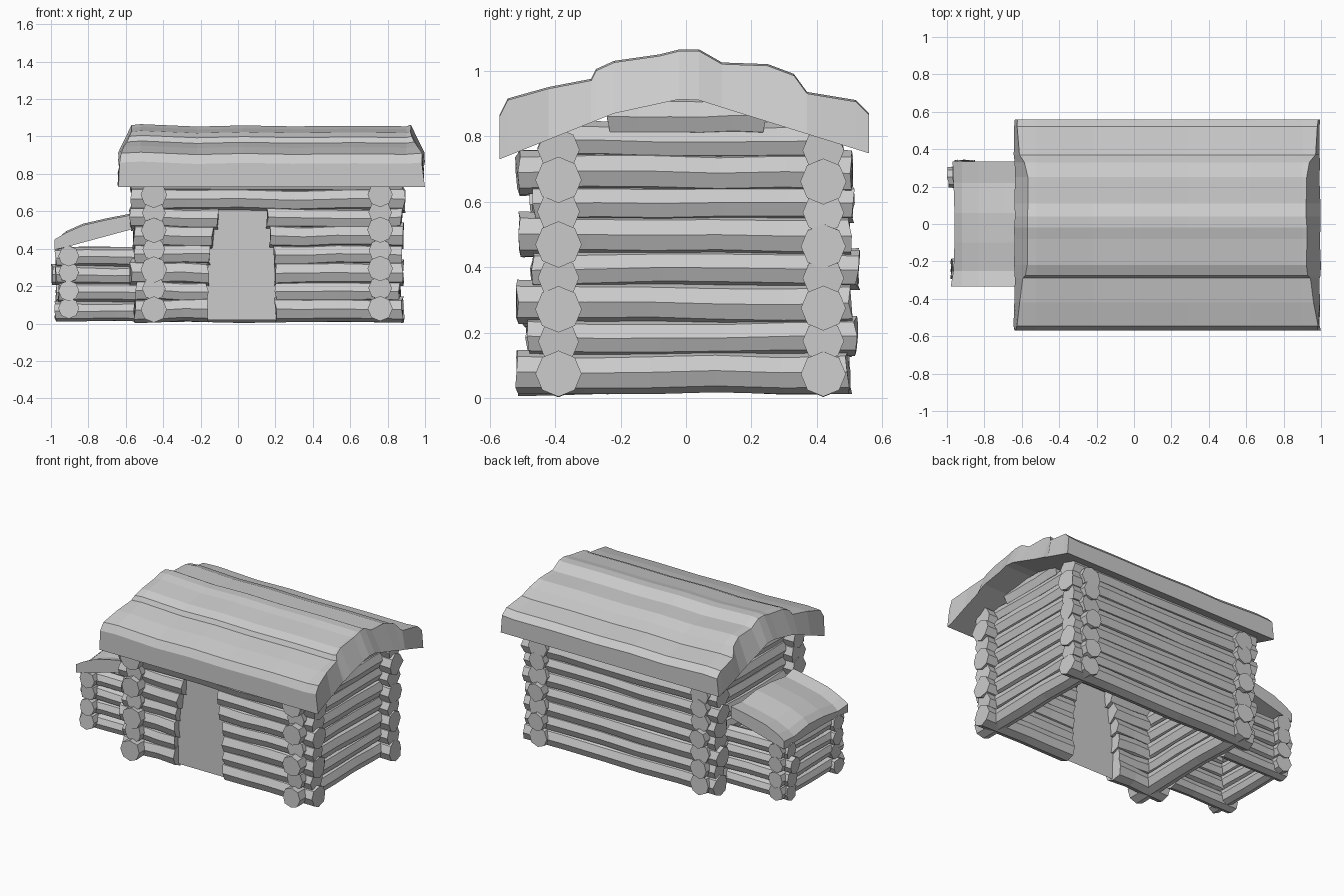
import bpy, bmesh, math, random
from mathutils import Vector

if "Cube" in bpy.data.objects:
    bpy.data.objects.remove(bpy.data.objects["Cube"])

random.seed(4)


def finish(name, bm):
    bmesh.ops.recalc_face_normals(bm, faces=bm.faces)
    me = bpy.data.meshes.new(name)
    bm.to_mesh(me)
    bm.free()
    ob = bpy.data.objects.new(name, me)
    bpy.context.collection.objects.link(ob)
    return ob


def log(bm, axis, a, b, u, z, r, segs=5, sides=8):
    """Rough-hewn log along x or y from a to b, with u the other ground coordinate."""
    rings = []
    for i in range(segs + 1):
        t = a + (b - a) * i / segs
        end = i in (0, segs)
        rr = r * random.uniform(0.97, 1.03) * (1.0 if end else 0.95)
        dz = random.uniform(-0.005, 0.005)
        ring = []
        for k in range(sides):
            ang = 2 * math.pi * k / sides
            p, q = u + rr * math.cos(ang), max(0.002, z + dz + rr * math.sin(ang))
            tt = t + (random.uniform(-0.008, 0.008) if end else 0)
            ring.append(bm.verts.new((tt, p, q) if axis == 'x' else (p, tt, q)))
        rings.append(ring)
    for r0, r1 in zip(rings, rings[1:]):
        for k in range(sides):
            n = (k + 1) % sides
            bm.faces.new((r0[k], r0[n], r1[n], r1[k]))
    bm.faces.new(rings[0])
    bm.faces.new(rings[-1])


def slab(name, sections):
    """Thick slab lofted through sections, each a pair (upper points, lower points)."""
    bm = bmesh.new()
    loops = [[bm.verts.new(p) for p in up + low[::-1]] for up, low in sections]
    n = len(loops[0])
    for l0, l1 in zip(loops, loops[1:]):
        for k in range(n):
            m = (k + 1) % n
            bm.faces.new((l0[k], l0[m], l1[m], l1[k]))
    for lp in (loops[0], loops[-1]):
        for k in range(n // 2 - 1):
            bm.faces.new((lp[k], lp[k + 1], lp[n - 2 - k], lp[n - 1 - k]))
    return finish(name, bm)


def interp(pts, v):
    for (a, za), (b, zb) in zip(pts, pts[1:]):
        if v <= b:
            return za + (zb - za) * (v - a) / (b - a)
    return pts[-1][1]


# Front wall, split around the doorway, and back wall
front, back = bmesh.new(), bmesh.new()
door_l = [-0.165, -0.165, -0.16, -0.15, -0.135, -0.11]
door_r = [0.2, 0.2, 0.2, 0.195, 0.175, 0.155]
for i in range(8):
    z = 0.075 + 0.098 * i
    x0 = -0.555 - random.uniform(-0.01, 0.02)
    x1 = (0.89 if i % 2 == 0 else 0.87) + random.uniform(-0.01, 0.01)
    r = 0.07 if i % 2 == 0 else 0.064
    if i < 6:
        log(front, 'x', x0, door_l[i], -0.39, z, r, 3)
        log(front, 'x', door_r[i], x1, -0.39, z, r, 4)
    else:
        log(front, 'x', x0, x1, -0.39, z, r)
    log(back, 'x', x0, x1, 0.42, z, r)
finish("front_wall_logs", front)
finish("back_wall_logs", back)

# Side walls with the shorter gable log at the top
for name, x in (("left_wall_logs", -0.45), ("right_wall_logs", 0.76)):
    bm = bmesh.new()
    for i, z in enumerate((0.08, 0.185, 0.29, 0.395, 0.5, 0.595, 0.69, 0.785, 0.86)):
        y0 = (-0.51 if i % 2 == 0 else -0.475) - random.uniform(-0.01, 0.01)
        y1 = (0.5 if i % 2 == 0 else 0.52) + random.uniform(-0.01, 0.01)
        if i == 7:
            y0, y1 = -0.44, 0.46
        if i == 8:
            y0, y1 = -0.24, 0.24
        log(bm, 'y', y0, y1, x, z, 0.069 if i % 2 == 0 else 0.062)
    finish(name, bm)

# Flat door panel
bm = bmesh.new()
bm.faces.new([bm.verts.new(p) for p in
              ((-0.18, -0.4, 0.02), (0.21, -0.4, 0.02), (0.18, -0.4, 0.63), (-0.14, -0.4, 0.63))])
finish("door", bm)

# Main roof: wavy layered slab with bevelled ends
top = [(-0.57, 0.86), (-0.545, 0.91), (-0.42, 0.945), (-0.29, 0.97), (-0.275, 1.0), (-0.22, 1.025),
       (-0.08, 1.045), (-0.02, 1.06), (0.04, 1.06), (0.11, 1.02), (0.25, 1.015), (0.33, 0.985),
       (0.37, 0.93), (0.52, 0.905), (0.56, 0.865)]
under = [(-0.57, 0.73), (-0.22, 0.87), (0.01, 0.92), (0.12, 0.885), (0.57, 0.745)]
sections = []
xs = [-0.635, -0.52, -0.22, 0.03, 0.29, 0.62, 0.9, 0.99]
for i, x in enumerate(xs):
    side = -1 if i == 0 else 1 if i == len(xs) - 1 else 0
    dz = random.uniform(-0.008, 0.006)
    up, low = [], []
    for y, z in top:
        inset = min(0.06, max(0, z - 0.9) * 0.5)
        up.append((x - side * (inset + random.uniform(0, 0.012)), y, z + dz))
        low.append((x + side * random.uniform(0, 0.01), y, interp(under, y)))
    sections.append((up, low))
slab("main_roof", sections)

# Lean-to walls: front, back and outer side
bm = bmesh.new()
for i in range(4):
    z = 0.07 + 0.095 * i
    for y in (-0.24, 0.25):
        x0 = -0.995 if (i == 2 and y > 0) else -0.97 + random.uniform(-0.01, 0.01)
        log(bm, 'x', x0, -0.5, y, z, 0.055, 3)
    log(bm, 'y', -0.32 + random.uniform(-0.01, 0.01), 0.335 + random.uniform(-0.01, 0.01),
        -0.905, z + 0.01, 0.055, 4)
finish("lean_to_logs", bm)

# Lean-to roof: sloping slab
top = [(-0.97, 0.45), (-0.92, 0.485), (-0.83, 0.525), (-0.7, 0.555), (-0.57, 0.58)]
sections = []
for y, dz, dx in ((-0.335, 0.0, -0.01), (-0.25, -0.02, 0.005), (-0.1, 0.0, 0.01), (0.06, 0.008, 0.01),
                  (0.22, -0.012, 0.005), (0.335, 0.0, 0.0)):
    up = [(x + (dx if k == 0 else 0), y, z + dz) for k, (x, z) in enumerate(top)]
    low = [(x + (dx if k == 0 else 0), y, 0.395 + (x + 0.97) * 0.27) for k, (x, z) in enumerate(top)]
    sections.append((up, low))
slab("lean_to_roof", sections)
